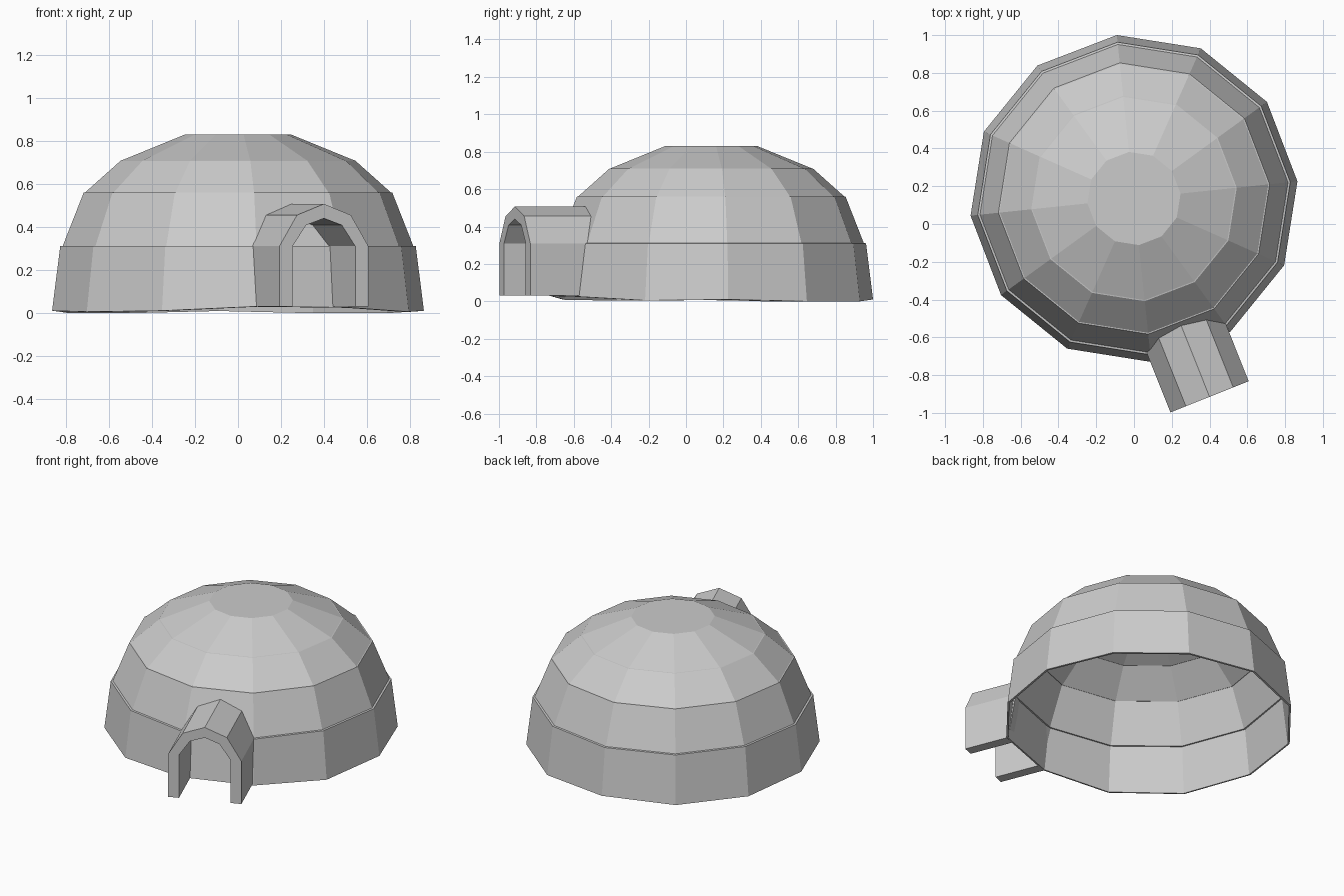
import bpy, bmesh, math
from mathutils import Vector

if "Cube" in bpy.data.objects:
    bpy.data.objects.remove(bpy.data.objects["Cube"])

SIDES = 12
CENTRE = Vector((0, 0.135, 0))
TURN = math.radians(6)


def make_object(name, bm):
    mesh = bpy.data.meshes.new(name)
    bm.to_mesh(mesh)
    bm.free()
    obj = bpy.data.objects.new(name, mesh)
    bpy.context.collection.objects.link(obj)
    return obj


# Dome shell: stepped courses revolved round twelve sides, closed by a flat cap
profile = [(0.87, 0.0), (0.832, 0.31), (0.82, 0.312), (0.722, 0.56),
           (0.715, 0.561), (0.547, 0.71), (0.541, 0.711), (0.248, 0.83)]
foot_height = [0.01, 0, 0, 0.01, 0, 0, 0.01, 0.005, 0.01, 0.03, 0.025, 0.005]
bm = bmesh.new()
rings = []
for level, (r, z) in enumerate(profile):
    ring = []
    for k in range(SIDES):
        a = TURN + math.tau * k / SIDES
        h = foot_height[k] if level == 0 else z
        ring.append(bm.verts.new(CENTRE + Vector((r * math.cos(a), r * math.sin(a), h))))
    rings.append(ring)
for low, high in zip(rings, rings[1:]):
    for k in range(SIDES):
        n = (k + 1) % SIDES
        bm.faces.new((low[k], low[n], high[n], high[k]))
bm.faces.new(rings[-1])
dome = make_object("dome", bm)
shell = dome.modifiers.new("wall", 'SOLIDIFY')
shell.thickness = 0.012
shell.offset = -1

# Entrance tunnel: arched band running back from its mouth to the dome wall
mouth = Vector((0.40, -0.915, 0))
side = Vector((0.929, 0.37, 0))
back = Vector((-0.37, 0.929, 0))


def mirrored(half):
    return half + [(-w, z, d) for w, z, d in reversed(half[:-1])]


# each point: sideways offset, height, depth at which it meets the dome
outer = mirrored([(-0.223, 0.03, 0.29), (-0.223, 0.31, 0.34),
                  (-0.135, 0.455, 0.39), (0, 0.507, 0.41)])
inner = mirrored([(-0.157, 0.03, 0.29), (-0.157, 0.31, 0.33),
                  (-0.09, 0.408, 0.365), (0, 0.44, 0.38)])
bm = bmesh.new()


def row(points, at_dome):
    return [bm.verts.new(mouth + side * w + back * (d if at_dome else 0) + Vector((0, 0, z)))
            for w, z, d in points]


loops = [row(outer, False), row(outer, True), row(inner, True), row(inner, False)]
for j in range(4):
    a, b = loops[j], loops[(j + 1) % 4]
    for i in range(len(a) - 1):
        bm.faces.new((a[i], a[i + 1], b[i + 1], b[i]))
for i in (0, -1):
    bm.faces.new([loop[i] for loop in loops])
bmesh.ops.recalc_face_normals(bm, faces=bm.faces)
make_object("entrance_tunnel", bm)
